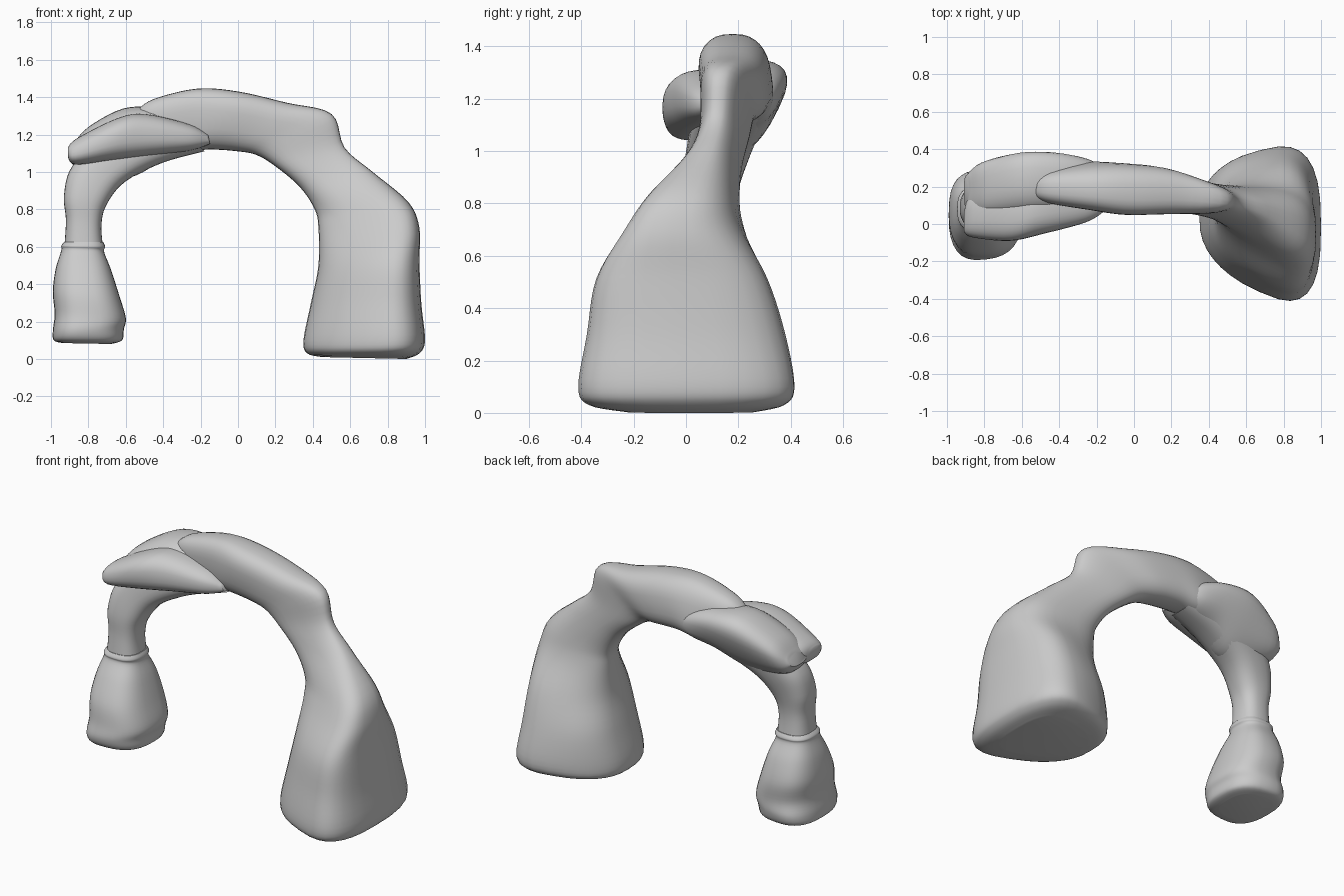
import bpy, bmesh, math


def catmull(a, b, c, d, t):
    return 0.5 * (2 * b + (c - a) * t + (2 * a - 5 * b + 4 * c - d) * t * t
                  + (3 * b - a - 3 * c + d) * t ** 3)


def loft(name, sections, power=2.6, steps=5, sides=32):
    """Section: inner x, z, outer x, z, then y range at the inner and at the outer edge."""
    last = len(sections) - 1
    rows = []
    for i in range(last):
        quad = [sections[max(0, min(last, i + k))] for k in (-1, 0, 1, 2)]
        for s in range(steps):
            rows.append([catmull(*v, s / steps) for v in zip(*quad)])
    rows.append(sections[-1])

    bm = bmesh.new()
    rings = []
    for xi, zi, xo, zo, ia, ib, oa, ob in rows:
        ring = []
        for k in range(sides):
            a = math.tau * k / sides
            c, s = math.cos(a), math.sin(a)
            c = math.copysign(abs(c) ** (2 / power), c)
            s = math.copysign(abs(s) ** (2 / power), s)
            u, v = (c + 1) / 2, (s + 1) / 2
            lo, hi = ia + (oa - ia) * u, ib + (ob - ib) * u
            ring.append(bm.verts.new((xi + (xo - xi) * u, lo + (hi - lo) * v,
                                      zi + (zo - zi) * u)))
        rings.append(ring)
    for r, q in zip(rings, rings[1:]):
        for k in range(sides):
            n = (k + 1) % sides
            bm.faces.new((r[k], r[n], q[n], q[k]))
    bm.faces.new(rings[0])
    bm.faces.new(rings[-1])
    bmesh.ops.recalc_face_normals(bm, faces=bm.faces)
    mesh = bpy.data.meshes.new(name)
    bm.to_mesh(mesh)
    bm.free()
    ob = bpy.data.objects.new(name, mesh)
    bpy.context.collection.objects.link(ob)
    bpy.ops.object.select_all(action='DESELECT')
    ob.select_set(True)
    bpy.context.view_layer.objects.active = ob
    bpy.ops.object.shade_smooth_by_angle(angle=math.radians(50))
    return ob


# Wide right leg sweeping up into the top of the arch
loft("right_leg_and_span", [
    (0.45, 0.01, 0.90, 0.00, -0.12, 0.20, -0.28, 0.30),
    (0.37, 0.03, 0.97, 0.03, -0.20, 0.29, -0.46, 0.43),
    (0.35, 0.10, 1.00, 0.10, -0.22, 0.31, -0.51, 0.48),
    (0.39, 0.30, 0.98, 0.30, -0.20, 0.32, -0.47, 0.42),
    (0.43, 0.50, 0.97, 0.52, -0.16, 0.27, -0.43, 0.34),
    (0.43, 0.70, 0.97, 0.70, -0.05, 0.24, -0.31, 0.20),
    (0.41, 0.80, 0.91, 0.84, 0.00, 0.23, -0.20, 0.16),
    (0.33, 0.92, 0.72, 1.00, 0.03, 0.24, -0.02, 0.16),
    (0.20, 1.03, 0.57, 1.13, 0.05, 0.27, 0.05, 0.18),
    (0.10, 1.09, 0.50, 1.31, 0.06, 0.29, 0.05, 0.21),
    (0.00, 1.11, 0.26, 1.37, 0.07, 0.32, 0.04, 0.29),
    (-0.15, 1.12, 0.00, 1.43, 0.08, 0.34, 0.03, 0.31),
    (-0.28, 1.11, -0.22, 1.445, 0.10, 0.35, 0.06, 0.30),
    (-0.42, 1.13, -0.45, 1.39, 0.12, 0.30, 0.10, 0.28),
    (-0.50, 1.22, -0.54, 1.33, 0.14, 0.24, 0.14, 0.24)], power=2.7)

# Thin left neck curving into the underside of the arch
loft("left_neck", [
    (-0.72, 0.58, -0.93, 0.58, -0.03, 0.19, -0.03, 0.19),
    (-0.73, 0.72, -0.92, 0.74, -0.02, 0.18, -0.02, 0.18),
    (-0.70, 0.83, -0.93, 0.88, -0.02, 0.20, -0.02, 0.20),
    (-0.60, 0.95, -0.88, 1.04, 0.00, 0.25, 0.00, 0.24),
    (-0.40, 1.05, -0.68, 1.22, 0.03, 0.30, 0.03, 0.30),
    (-0.18, 1.11, -0.35, 1.30, 0.08, 0.31, 0.08, 0.31)])

# Lumpy left foot with a small ledge at its top
loft("left_foot", [
    (-0.68, 0.08, -0.94, 0.085, -0.10, 0.20, -0.10, 0.22),
    (-0.62, 0.10, -0.985, 0.10, -0.15, 0.25, -0.18, 0.28),
    (-0.61, 0.16, -0.99, 0.15, -0.17, 0.27, -0.21, 0.30),
    (-0.60, 0.22, -0.98, 0.24, -0.17, 0.28, -0.19, 0.28),
    (-0.635, 0.34, -0.99, 0.36, -0.16, 0.28, -0.16, 0.29),
    (-0.68, 0.48, -0.975, 0.48, -0.10, 0.25, -0.10, 0.25),
    (-0.715, 0.57, -0.945, 0.58, -0.04, 0.20, -0.045, 0.205),
    (-0.71, 0.60, -0.945, 0.605, -0.04, 0.20, -0.045, 0.205),
    (-0.72, 0.625, -0.93, 0.625, -0.03, 0.19, -0.03, 0.19)])

# Front boulder slab lying across the left shoulder
loft("front_slab", [
    (-0.91, 1.08, -0.91, 1.13, -0.04, 0.06, -0.04, 0.06),
    (-0.87, 1.04, -0.86, 1.18, -0.08, 0.16, -0.06, 0.16),
    (-0.68, 1.06, -0.65, 1.285, -0.09, 0.22, -0.09, 0.20),
    (-0.45, 1.09, -0.50, 1.31, -0.05, 0.22, -0.05, 0.22),
    (-0.25, 1.115, -0.26, 1.255, 0.01, 0.22, 0.01, 0.22),
    (-0.15, 1.15, -0.16, 1.20, 0.07, 0.15, 0.07, 0.15)], power=2.5)

# Taller slab behind it, its underside running down into the neck
loft("back_slab", [
    (-0.91, 1.08, -0.88, 1.15, 0.08, 0.26, 0.12, 0.26),
    (-0.84, 1.01, -0.80, 1.24, 0.02, 0.28, 0.06, 0.36),
    (-0.59, 0.97, -0.61, 1.34, 0.02, 0.26, 0.05, 0.44),
    (-0.40, 1.06, -0.42, 1.34, 0.05, 0.31, 0.08, 0.42),
    (-0.24, 1.11, -0.25, 1.29, 0.10, 0.33, 0.12, 0.36),
    (-0.14, 1.16, -0.15, 1.22, 0.15, 0.29, 0.15, 0.29)], power=2.5)
